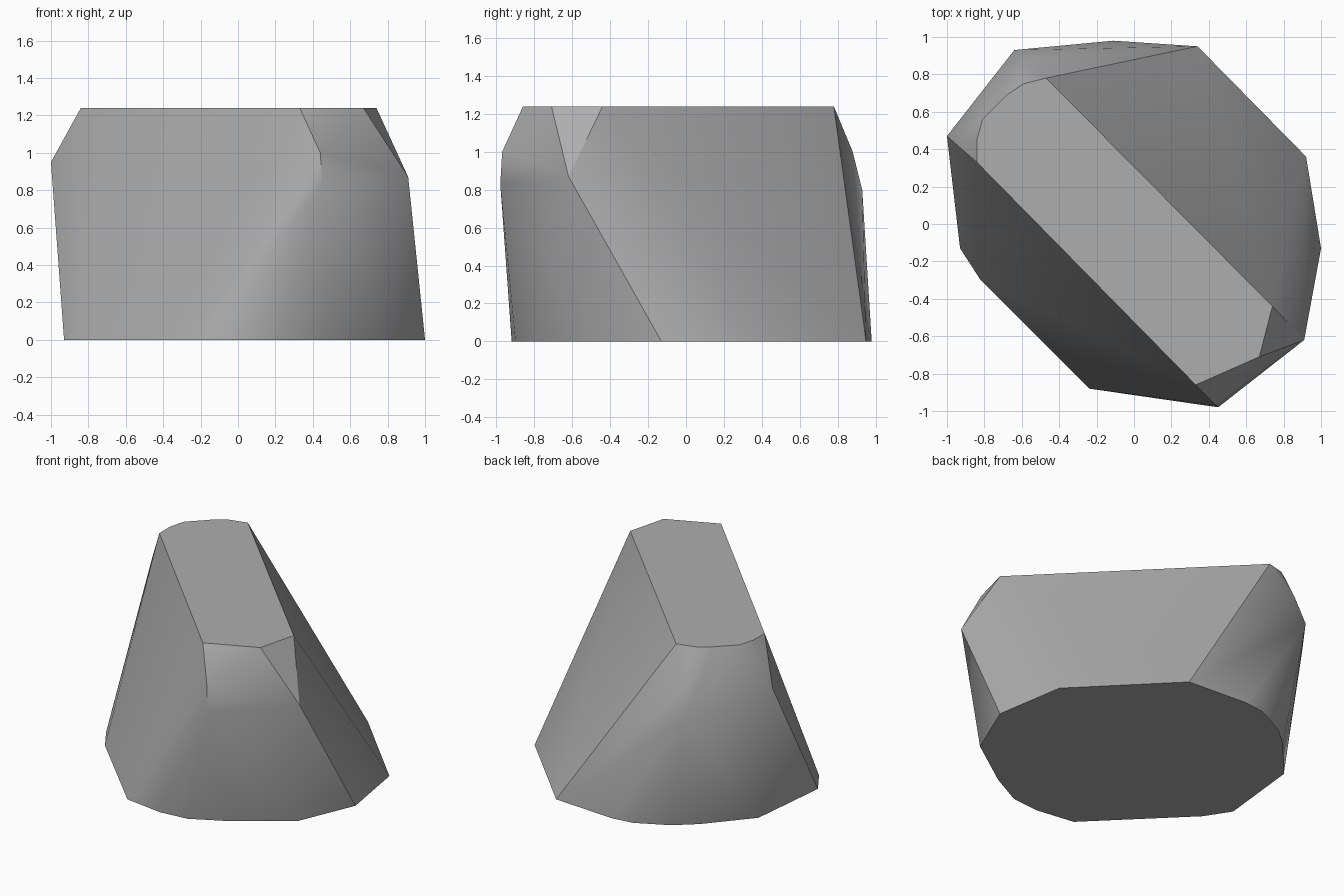
import bpy
import bmesh
import math

cube = bpy.data.objects.get("Cube")
if cube:
    bpy.data.objects.remove(cube, do_unlink=True)

# Plain grey for the whole block
grey = bpy.data.materials.new("stone grey")
grey.use_nodes = True
colour = (0.42, 0.42, 0.42, 1)
grey.diffuse_color = colour
grey.node_tree.nodes["Principled BSDF"].inputs["Base Color"].default_value = colour

# Outline of the wide foot
foot = [(-0.93, -0.13), (-0.82, -0.3), (-0.24, -0.88), (0.04, -0.92), (0.24, -0.9),
        (0.47, -0.78), (0.83, -0.53), (1, -0.13), (0.92, 0.36), (0.34, 0.95),
        (-0.11, 0.98), (-0.26, 0.96), (-0.48, 0.85), (-0.62, 0.73), (-0.87, 0.44)]
# Outline of the narrow diagonal top
crown = [(-0.47, 0.78), (-0.59, 0.75), (-0.68, 0.69), (-0.81, 0.56), (-0.84, 0.45),
         (-0.84, 0.33), (0.33, -0.86), (0.67, -0.71), (0.74, -0.44)]
# Shoulder corners at the two ends
shoulders = [(0.45, -0.98, 0.83), (0.44, -0.97, 1.0), (0.91, -0.62, 0.87),
             (-1, 0.47, 0.95), (-0.64, 0.93, 0.8), (-0.59, 0.88, 1.0)]

# Wrap a faceted skin around the outlines
bm = bmesh.new()
for outline, height in ((foot, 0), (crown, 1.24)):
    for x, y in outline:
        bm.verts.new((x, y, height))
for corner in shoulders:
    bm.verts.new(corner)
hull = bmesh.ops.convex_hull(bm, input=bm.verts[:])
loose = [v for v in bm.verts if not v.link_faces]
bmesh.ops.delete(bm, geom=loose, context="VERTS")
bmesh.ops.dissolve_limit(bm, angle_limit=math.radians(1),
                         verts=bm.verts[:], edges=bm.edges[:])
bmesh.ops.recalc_face_normals(bm, faces=bm.faces[:])

mesh = bpy.data.meshes.new("wedge_block")
bm.to_mesh(mesh)
bm.free()
mesh.materials.append(grey)
block = bpy.data.objects.new("wedge_block", mesh)
bpy.context.collection.objects.link(block)

# Soften shallow creases, keep the hard edges
bpy.ops.object.select_all(action="DESELECT")
block.select_set(True)
bpy.context.view_layer.objects.active = block
bpy.ops.object.shade_smooth_by_angle(angle=math.radians(30))
